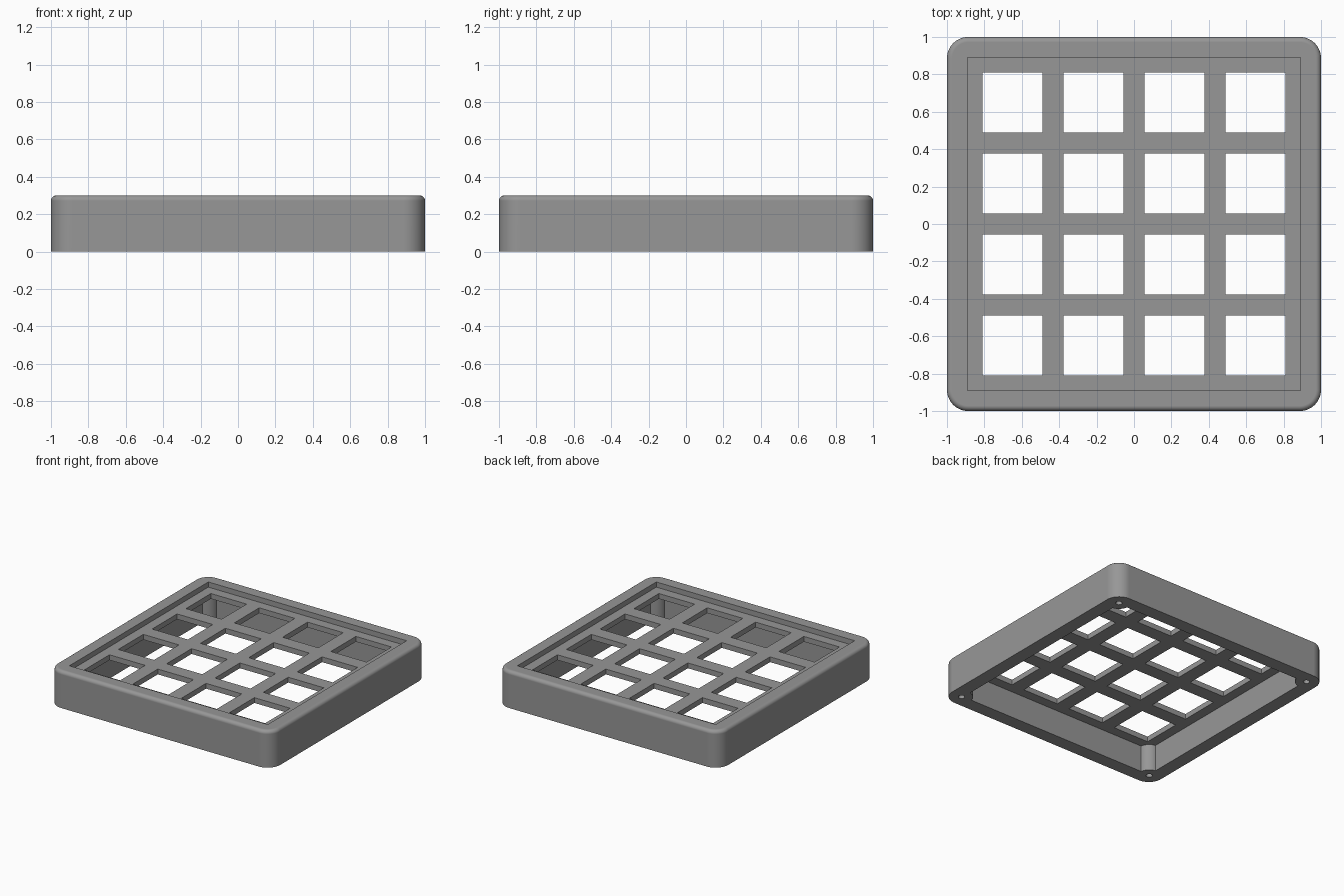
import bpy, bmesh, math

if "Cube" in bpy.data.objects:
    bpy.data.objects.remove(bpy.data.objects["Cube"])

HEIGHT, CORNER, FILLET = 0.30, 0.114, 0.028
INNER = 0.89                     # half size of the top recess and bottom cavity
PLATE_TOP, PLATE_BOTTOM = 0.258, 0.215
POST, POST_R, SCREW_R = 0.90, 0.085, 0.024
PITCH, HOLE = 0.4335, 0.16       # window spacing and half size


def arc(cx, cy, r, a0, a1, n):
    return [(cx + r * math.cos(a0 + (a1 - a0) * i / n),
             cy + r * math.sin(a0 + (a1 - a0) * i / n)) for i in range(n + 1)]


def four_corners(points):
    """Repeat the points of one corner around the square."""
    out = []
    for k in range(4):
        c, s = [(1, 0), (0, 1), (-1, 0), (0, -1)][k]
        out += [(c * x - s * y, s * x + c * y) for x, y in points]
    return out


def square(cx, cy, h):
    return [(cx - h, cy - h), (cx + h, cy - h), (cx + h, cy + h), (cx - h, cy + h)]


def add_stack(bm, layers):
    """Closed solid through stacked outlines: [(points, z), ...]."""
    rings = [[bm.verts.new((x, y, z)) for x, y in pts] for pts, z in layers]
    n = len(rings[0])
    bm.faces.new(rings[0][::-1])
    bm.faces.new(rings[-1])
    for a, b in zip(rings, rings[1:]):
        for i in range(n):
            j = (i + 1) % n
            bm.faces.new((a[i], a[j], b[j], b[i]))


def make(name, solids):
    bm = bmesh.new()
    for layers in solids:
        add_stack(bm, layers)
    mesh = bpy.data.meshes.new(name)
    bm.to_mesh(mesh)
    bm.free()
    obj = bpy.data.objects.new(name, mesh)
    bpy.context.collection.objects.link(obj)
    return obj


# Rounded case block with a filleted top edge
def outline(inset):
    c = 1 - CORNER
    return four_corners(arc(c, c, CORNER - inset, 0, math.pi / 2, 12))


layers = [(outline(0), 0)]
for i in range(7):
    t = i / 6 * math.pi / 2
    layers.append((outline(FILLET * (1 - math.cos(t))),
                   HEIGHT - FILLET + FILLET * math.sin(t)))
case = make("keypad_case", [layers])
grey = bpy.data.materials.new("grey plastic")
grey.diffuse_color = (0.31, 0.31, 0.31, 1)
grey.use_nodes = True
grey.node_tree.nodes["Principled BSDF"].inputs["Base Color"].default_value = grey.diffuse_color
case.data.materials.append(grey)

# Cutters: recess, cavity that leaves corner posts, windows, screw holes
recess = make("recess_cutter", [[(square(0, 0, INNER), PLATE_TOP), (square(0, 0, INNER), 0.5)]])

d = math.asin((POST - INNER) / POST_R)
post_arc = arc(POST, POST, POST_R, 1.5 * math.pi - d, math.pi + d, 12)
cavity_pts = four_corners(post_arc)
cavity = make("cavity_cutter", [[(cavity_pts, -0.1), (cavity_pts, PLATE_BOTTOM)]])

steps = [(i - 1.5) * PITCH for i in range(4)]
windows = make("window_cutter", [[(square(x, y, HOLE), 0.1), (square(x, y, HOLE), 0.4)]
                                 for x in steps for y in steps])

screws = []
for x in (-POST, POST):
    for y in (-POST, POST):
        ring = arc(x, y, SCREW_R, 0, 2 * math.pi, 20)[:-1]
        screws.append([(ring, -0.1), (ring, 0.2)])
screw_holes = make("screw_hole_cutter", screws)

for cutter in (recess, cavity, windows, screw_holes):
    mod = case.modifiers.new(cutter.name, 'BOOLEAN')
    mod.operation, mod.solver, mod.object = 'DIFFERENCE', 'EXACT', cutter
    cutter.hide_render = True

# Apply the cuts, then smooth only the rounded edges
bpy.context.view_layer.objects.active = case
case.select_set(True)
for mod in list(case.modifiers):
    bpy.ops.object.modifier_apply(modifier=mod.name)
for cutter in (recess, cavity, windows, screw_holes):
    bpy.data.objects.remove(cutter)
bpy.ops.object.shade_smooth_by_angle(angle=math.radians(30))
weighted = case.modifiers.new("even_shading", 'WEIGHTED_NORMAL')
weighted.keep_sharp = True
